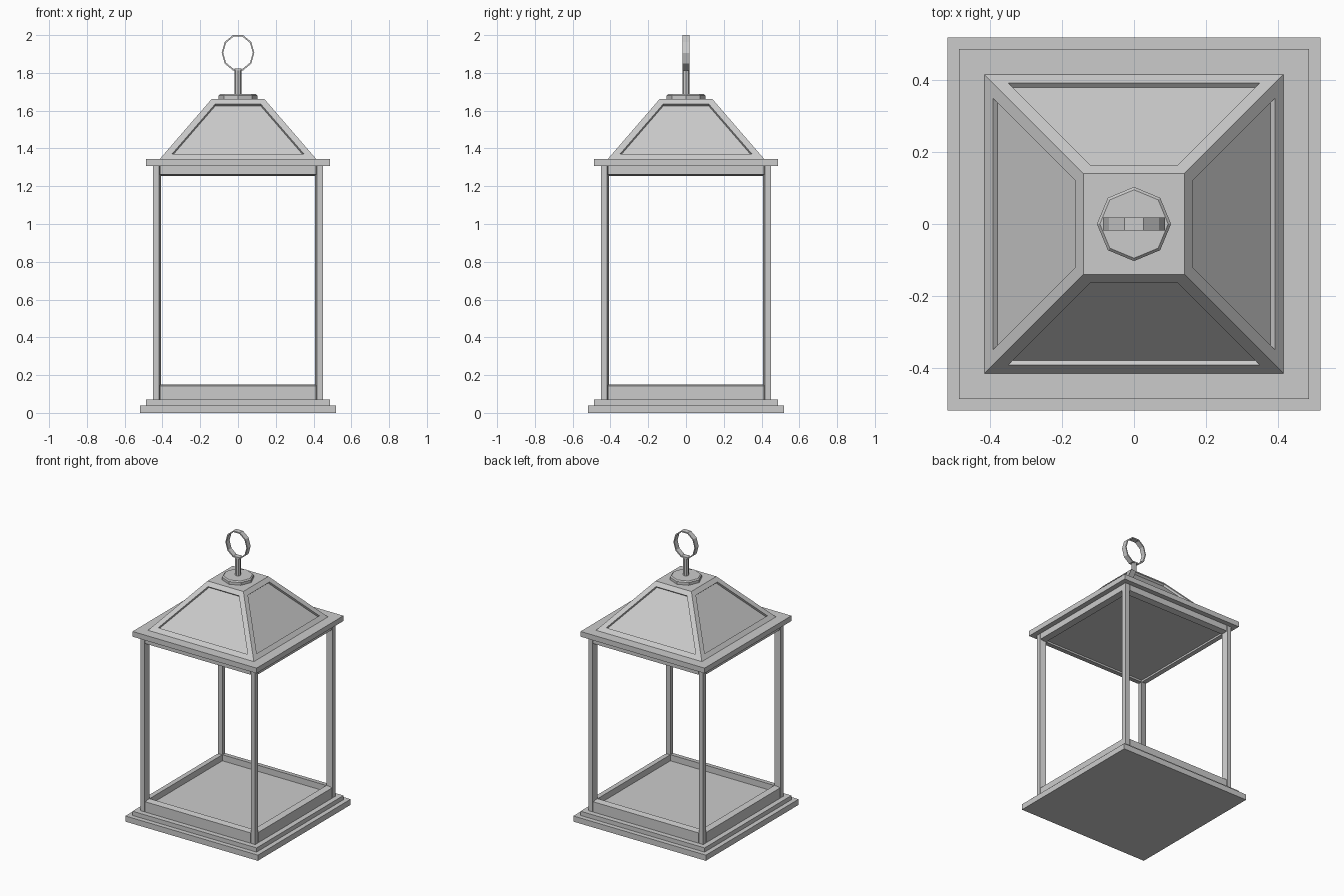
import bpy, bmesh, math
from mathutils import Vector, Matrix

if "Cube" in bpy.data.objects:
    bpy.data.objects.remove(bpy.data.objects["Cube"])


def finish(name, bm):
    bmesh.ops.recalc_face_normals(bm, faces=bm.faces)
    mesh = bpy.data.meshes.new(name)
    bm.to_mesh(mesh)
    bm.free()
    ob = bpy.data.objects.new(name, mesh)
    bpy.context.collection.objects.link(ob)
    return ob


def prism(name, pts, offset, turn=0.0):
    """Extrude a closed polygon by an offset, then turn it about z."""
    bm = bmesh.new()
    face = bm.faces.new([bm.verts.new(p) for p in pts])
    res = bmesh.ops.extrude_face_region(bm, geom=[face], use_keep_orig=True)
    verts = [g for g in res["geom"] if isinstance(g, bmesh.types.BMVert)]
    bmesh.ops.translate(bm, verts=verts, vec=Vector(offset))
    bmesh.ops.rotate(bm, verts=bm.verts, cent=(0, 0, 0), matrix=Matrix.Rotation(turn, 3, 'Z'))
    return finish(name, bm)


def square(r, z):
    return [(-r, -r, z), (r, -r, z), (r, r, z), (-r, r, z)]


def loft(bm, loops, closed=False):
    """Bridge equal-sized rings of points, capping the ends unless closed."""
    rings = [[bm.verts.new(p) for p in loop] for loop in loops]
    n = len(rings[0])
    sides = []
    for a, b in zip(rings, rings[1:] + ([rings[0]] if closed else [])):
        for i in range(n):
            j = (i + 1) % n
            sides.append(bm.faces.new((a[i], a[j], b[j], b[i])))
    if not closed:
        bm.faces.new(rings[0])
        bm.faces.new(rings[-1])
    bmesh.ops.recalc_face_normals(bm, faces=bm.faces)
    return sides


def circle(r, z, n):
    return [(r * math.cos(2 * math.pi * i / n), r * math.sin(2 * math.pi * i / n), z)
            for i in range(n)]


# Stepped base, floor, ceiling and roof-supporting slab
for name, r, z0, z1 in (("base_plinth", 0.519, 0, 0.04),
                        ("base_step", 0.486, 0.04, 0.07),
                        ("floor", 0.42, 0.07, 0.107),
                        ("ceiling", 0.42, 1.268, 1.306),
                        ("cap_slab", 0.486, 1.306, 1.343)):
    prism(name, square(r, z0), (0, 0, z1 - z0))

# Corner posts and rails with slightly splayed inner reveals
O, M, I = 0.45, 0.417, 0.407
for k in range(4):
    turn = k * math.pi / 2
    prism(f"corner_post_{k}", [(O, O, 0.07), (M, O, 0.07), (I, I, 0.07), (O, M, 0.07)],
          (0, 0, 1.236), turn)
    L = 0.412
    prism(f"bottom_rail_{k}", [(-L, -O, 0.07), (-L, -I, 0.07), (-L, -I, 0.15), (-L, -O, 0.143)],
          (2 * L, 0, 0), turn)
    prism(f"top_rail_{k}", [(-L, -O, 1.306), (-L, -I, 1.306), (-L, -I, 1.255), (-L, -O, 1.263)],
          (2 * L, 0, 0), turn)

# Hipped roof with recessed panels
bm = bmesh.new()
panels = loft(bm, [square(0.415, 1.343), square(0.14, 1.661)])
bmesh.ops.inset_individual(bm, faces=panels, thickness=0.035, use_even_offset=True)
bmesh.ops.inset_individual(bm, faces=panels, thickness=0.0002, depth=-0.016,
                           use_even_offset=True)
finish("roof", bm)

# Octagonal collar and stem
bm = bmesh.new()
loft(bm, [circle(0.103, 1.66, 8), circle(0.103, 1.68, 8), circle(0.095, 1.688, 8)])
finish("collar", bm)
bm = bmesh.new()
loft(bm, [circle(0.018, 1.685, 8), circle(0.018, 1.822, 8)])
finish("stem", bm)

# Ten-sided flat hanging ring, standing upright and slightly taller than wide
bm = bmesh.new()
R, T, W = 0.0865, 0.008, 0.018
loft(bm, [circle(R, -W, 10), circle(R, W, 10), circle(R - T, W, 10), circle(R - T, -W, 10)],
     closed=True)
bmesh.ops.rotate(bm, verts=bm.verts, cent=(0, 0, 0), matrix=Matrix.Rotation(math.pi / 2, 3, 'X'))
bmesh.ops.scale(bm, verts=bm.verts, vec=(1, 1, 0.0935 / (R * math.cos(math.pi / 10))))
bmesh.ops.translate(bm, verts=bm.verts, vec=(0, 0, 1.9065))
finish("hanging_ring", bm)
